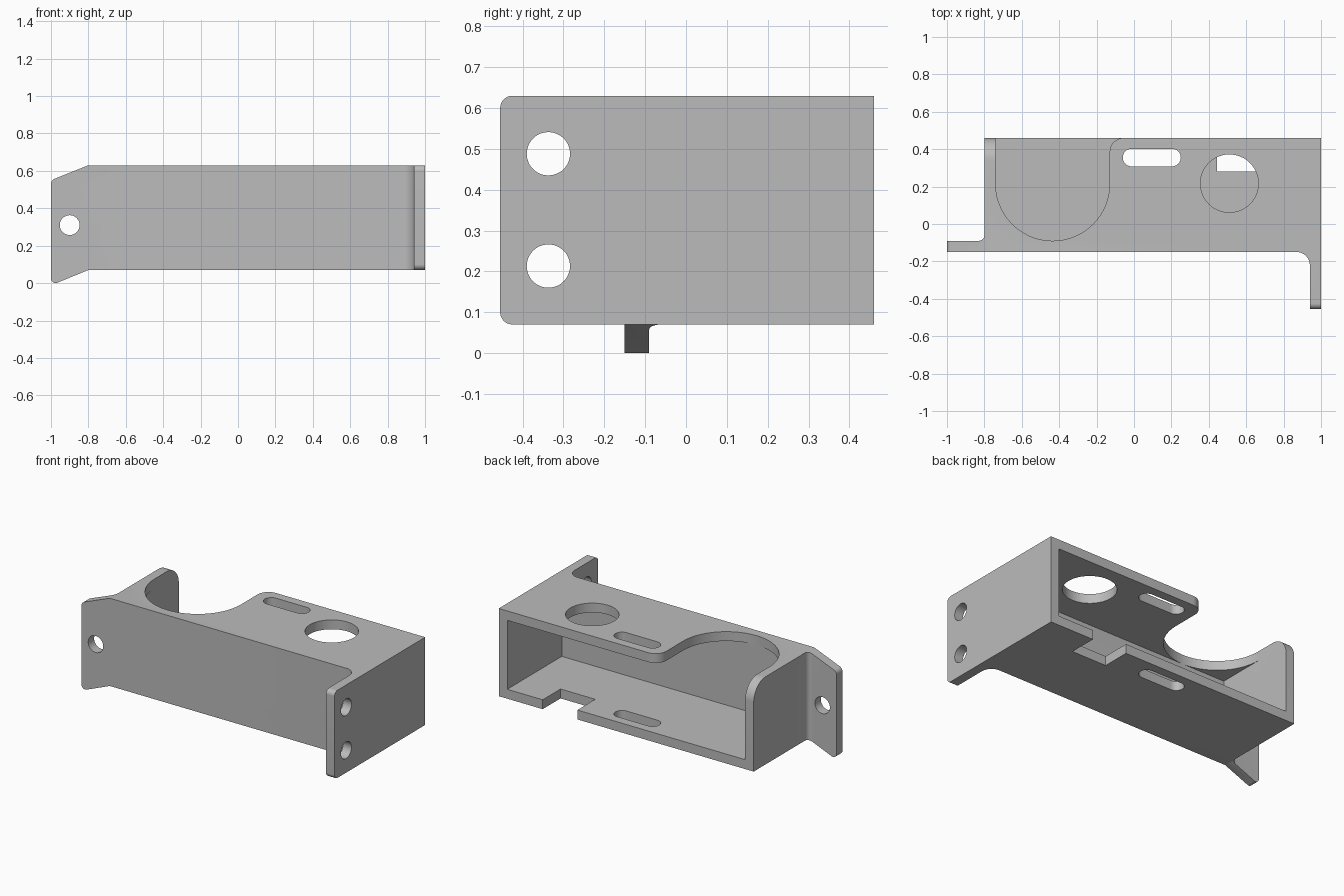
import bpy, bmesh, math
from mathutils import Vector

if "Cube" in bpy.data.objects:
    bpy.data.objects.remove(bpy.data.objects["Cube"], do_unlink=True)

ARC = 14          # segments per rounded corner
T = 0.06          # sheet thickness
LEFT, RIGHT, FRONT, BACK = -0.8, 1.0, -0.15, 0.46
LOW, TOP = 0.07, 0.63

metal = bpy.data.materials.new("grey metal")
metal.use_nodes = True
GREY = (0.5, 0.5, 0.5, 1)
metal.diffuse_color = GREY
metal.node_tree.nodes["Principled BSDF"].inputs["Base Color"].default_value = GREY


def fillet(prev, cur, nxt, r):
    """Arc points that round the corner at cur."""
    p, c, n = Vector(prev[:2]), Vector(cur[:2]), Vector(nxt[:2])
    a, b = (p - c).normalized(), (n - c).normalized()
    half = a.angle(b) / 2
    centre = c + (a + b).normalized() * (r / math.sin(half))
    start = c + a * (r / math.tan(half)) - centre
    end = c + b * (r / math.tan(half)) - centre
    sweep = start.angle(end)
    return [centre + (start * math.sin((1 - i / ARC) * sweep)
                      + end * math.sin(i / ARC * sweep)) / math.sin(sweep)
            for i in range(ARC + 1)]


def outline(points):
    """Corners given as (u, v) or (u, v, radius)."""
    out = []
    for i, p in enumerate(points):
        if len(p) == 3:
            out += fillet(points[i - 1], p, points[(i + 1) % len(points)], p[2])
        else:
            out.append(Vector(p))
    return out


def circle(u, v, r, n=48):
    return [Vector((u + r * math.cos(2 * math.pi * i / n),
                    v + r * math.sin(2 * math.pi * i / n))) for i in range(n)]


def rect(u0, v0, u1, v1, r=None):
    pts = [(u0, v0), (u1, v0), (u1, v1), (u0, v1)]
    return outline([p + (r,) for p in pts] if r else pts)


def corner(u, v, du, dv, r):
    """Waste piece outside a rounded corner; du, dv point outward."""
    arc = fillet((u - du, v), (u, v), (u, v - dv), r)
    return [Vector((u + du * 0.05, v + dv * 0.05))] + arc


def prism(name, pts, axis, lo, hi):
    """Extrude a 2D outline along one axis."""
    place = {"x": lambda p, d: (d, p[0], p[1]),
             "y": lambda p, d: (p[0], d, p[1]),
             "z": lambda p, d: (p[0], p[1], d)}[axis]
    bm = bmesh.new()
    face = bm.faces.new([bm.verts.new(place(p, lo)) for p in pts])
    top = bmesh.ops.extrude_face_region(bm, geom=[face])["geom"]
    shift = Vector(place((0, 0), hi - lo))
    bmesh.ops.translate(bm, verts=[g for g in top if isinstance(g, bmesh.types.BMVert)], vec=shift)
    bmesh.ops.recalc_face_normals(bm, faces=bm.faces)
    mesh = bpy.data.meshes.new(name)
    bm.to_mesh(mesh)
    bm.free()
    mesh.materials.append(metal)
    obj = bpy.data.objects.new(name, mesh)
    bpy.context.scene.collection.objects.link(obj)
    return obj


# Plan shape with both mounting flanges
bracket = prism("bracket_body", outline([
    (-1, FRONT), (RIGHT - T, FRONT, 0.07), (RIGHT - T, -0.455), (RIGHT, -0.455),
    (RIGHT, BACK), (LEFT, BACK), (LEFT, FRONT + T, 0.03), (-1, FRONT + T)]), "z", -0.1, 0.8)

# Front silhouette with the slanted left flange
silhouette = prism("silhouette_cutter", outline([
    (-1, 0.55, 0.03), (LEFT, TOP), (1.1, TOP), (1.1, LOW), (LEFT, LOW), (-1, -0.012, 0.025)]),
    "y", -0.6, 0.6)

# Open interior, U-shaped top cutout, notch, slots and holes
cutters = [
    prism("cavity_cutter", rect(LEFT + T, FRONT + T, RIGHT - T, 0.6), "z", LOW + T, TOP - T),
    prism("top_u_cutter", outline([
        (LEFT + T, 0.6), (LEFT + T, FRONT + T, 0.3049), (-0.13, FRONT + T, 0.3049),
        (-0.13, BACK, 0.075), (-0.054, BACK), (-0.054, 0.6)]), "z", 0.4, 0.75),
    prism("notch_cutter", rect(0.445, 0.28, 0.69, 0.6), "z", 0, 0.3),
    prism("slot_cutter", rect(-0.06, 0.308, 0.25, 0.402, 0.0469), "z", 0, 0.75),
    prism("top_hole_cutter", circle(0.51, 0.217, 0.155), "z", 0.4, 0.75),
    prism("left_flange_hole_cutter", circle(-0.9, 0.31, 0.053), "y", -0.3, 0.05),
    prism("left_wall_corner_cutter", corner(BACK, TOP, 1, 1, 0.12), "x", -0.9, -0.6),
]
for z in (0.213, 0.488):
    cutters.append(prism("right_flange_hole_cutter", circle(-0.337, z, 0.053), "x", 0.85, 1.1))
for z, dz in ((LOW, -1), (TOP, 1)):
    cutters.append(prism("right_flange_corner_cutter", corner(-0.455, z, -1, dz, 0.03), "x", 0.85, 1.1))

for cutter in [silhouette] + cutters:
    cutter.hide_render = True
    mod = bracket.modifiers.new(cutter.name, "BOOLEAN")
    mod.operation = "INTERSECT" if cutter is silhouette else "DIFFERENCE"
    mod.solver = "EXACT"
    mod.object = cutter

# Bake the cuts and discard the cutters
bpy.context.view_layer.update()
baked = bpy.data.meshes.new_from_object(
    bracket.evaluated_get(bpy.context.evaluated_depsgraph_get()))
bracket.modifiers.clear()
bracket.data = baked
for cutter in [silhouette] + cutters:
    bpy.data.objects.remove(cutter, do_unlink=True)

bpy.ops.object.select_all(action="DESELECT")
bracket.select_set(True)
bpy.context.view_layer.objects.active = bracket
bpy.ops.object.shade_smooth_by_angle(angle=math.radians(30))
